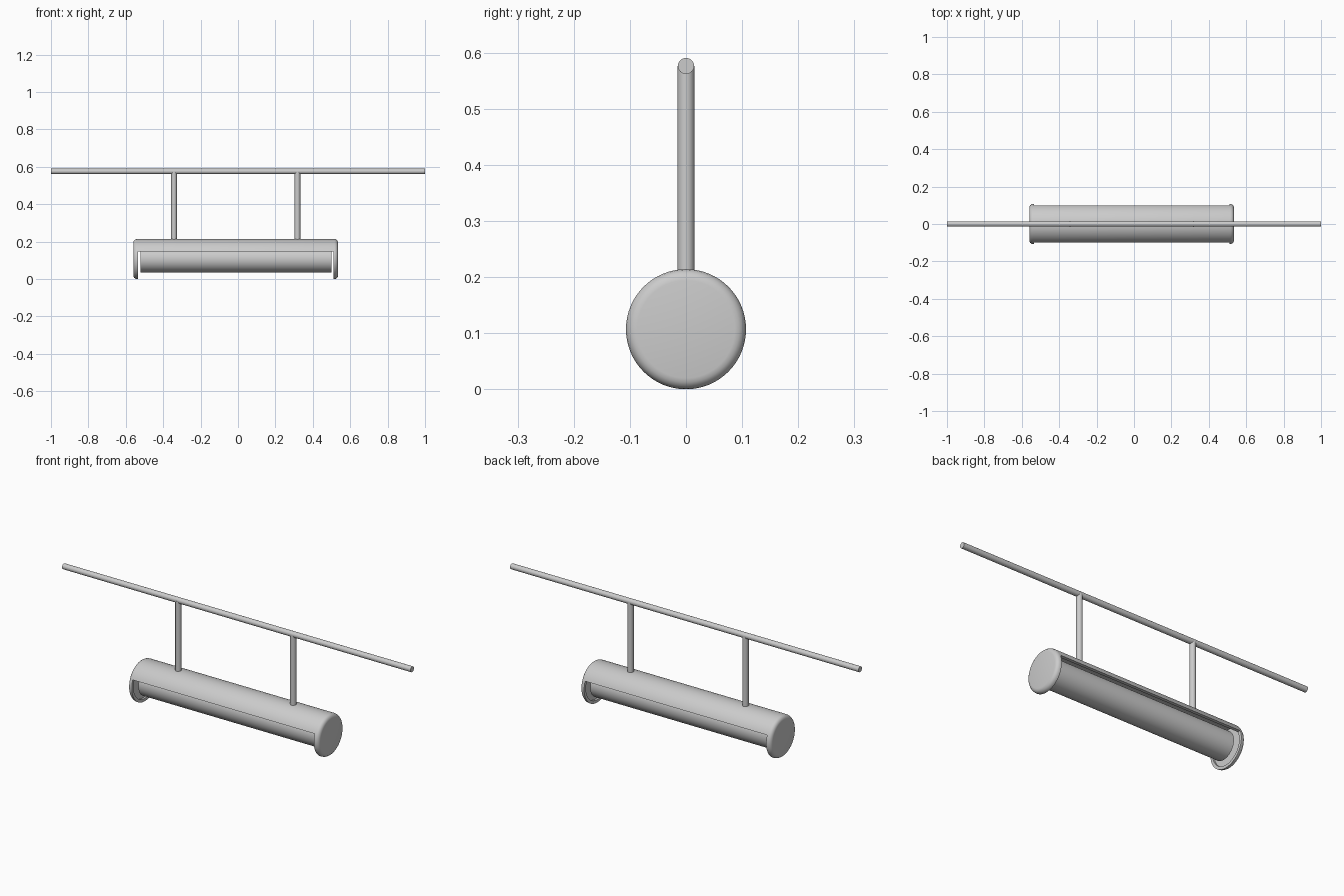
import bpy
from math import pi, radians

if "Cube" in bpy.data.objects:
    bpy.data.objects.remove(bpy.data.objects["Cube"])

R, ZC = 0.107, 0.107          # housing radius and axis height


def smooth(ob):
    bpy.ops.object.select_all(action='DESELECT')
    bpy.context.view_layer.objects.active = ob
    ob.select_set(True)
    bpy.ops.object.shade_smooth_by_angle(angle=radians(35))


def rod_x(name, x0, x1, r, z, sides=64):
    """Cylinder lying along x."""
    bpy.ops.mesh.primitive_cylinder_add(vertices=sides, radius=r, depth=x1 - x0,
                                        location=((x0 + x1) / 2, 0, z), rotation=(0, pi / 2, 0))
    ob = bpy.context.object
    ob.name = name
    return ob


def apply_mod(ob, mod):
    bpy.context.view_layer.objects.active = ob
    bpy.ops.object.modifier_apply(modifier=mod.name)


def cut(ob, cutter):
    m = ob.modifiers.new("cut", 'BOOLEAN')
    m.operation, m.solver, m.object = 'DIFFERENCE', 'EXACT', cutter
    apply_mod(ob, m)
    bpy.data.objects.remove(cutter)


# Lamp housing: rounded cylinder, hollowed and opened below
housing = rod_x("lamp_housing", -0.56, 0.535, R, ZC)
bev = housing.modifiers.new("round_ends", 'BEVEL')
bev.width, bev.segments, bev.limit_method, bev.angle_limit = 0.02, 4, 'ANGLE', radians(40)
apply_mod(housing, bev)
cut(housing, rod_x("bore_cutter", -0.545, 0.52, 0.092, ZC))
bpy.ops.mesh.primitive_cube_add(size=1, location=(-0.0125, 0, 0.148 - 0.15))
opening = bpy.context.object
opening.name = "opening_cutter"
opening.scale = (1.045, 0.4, 0.3)
cut(housing, opening)
smooth(housing)

# Light tube inside the housing
smooth(rod_x("light_tube", -0.522, 0.5, 0.071, ZC))

# Ceiling rail
smooth(rod_x("ceiling_rail", -1, 1, 0.0145, 0.576, 32))

# Two hanging rods
for side, x in (("left", -0.342), ("right", 0.318)):
    bpy.ops.mesh.primitive_cylinder_add(vertices=32, radius=0.015, depth=0.374,
                                        location=(x, 0, 0.389))
    bpy.context.object.name = "hanging_rod_" + side
    smooth(bpy.context.object)
